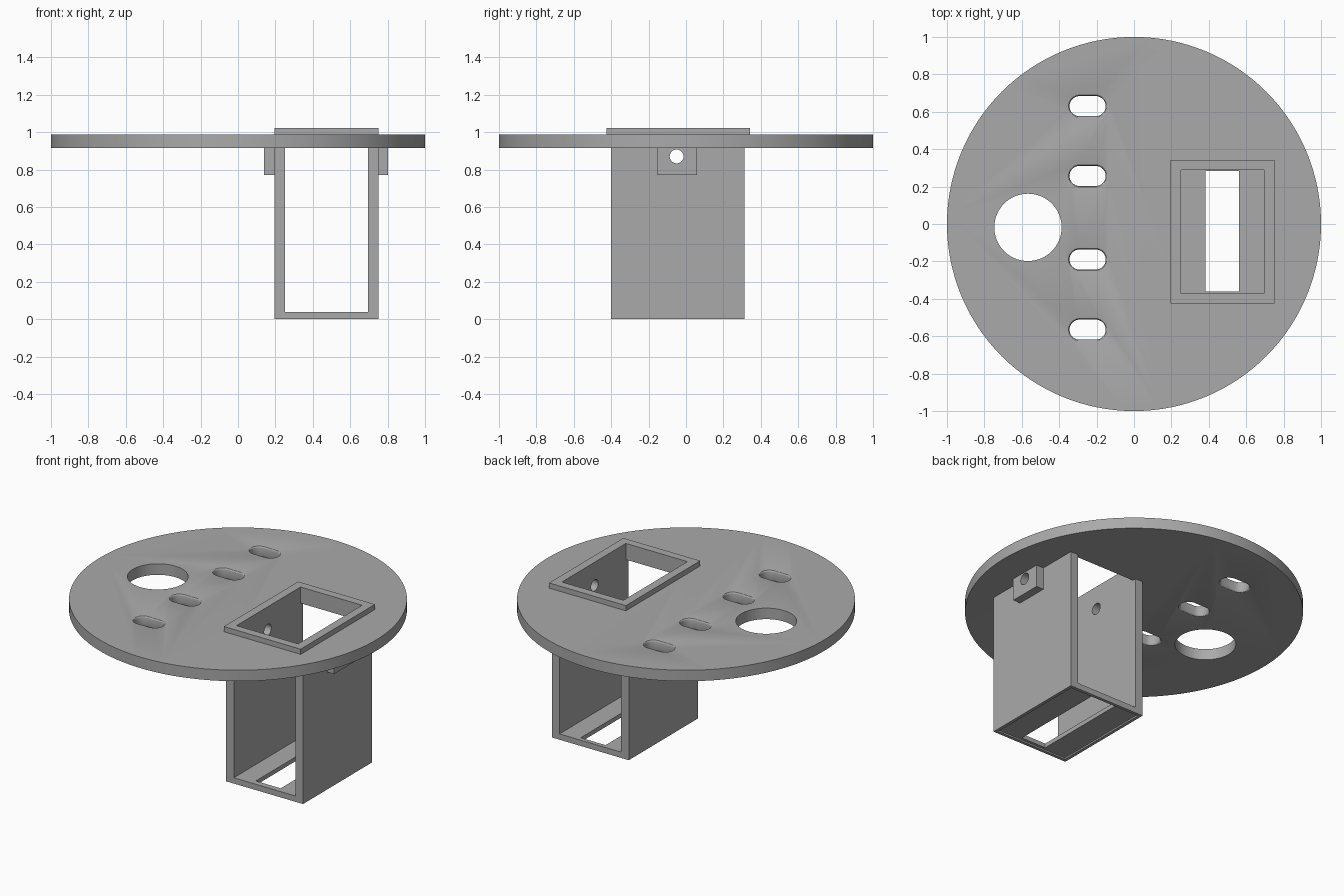
import bpy, bmesh, math

if "Cube" in bpy.data.objects:
    bpy.data.objects.remove(bpy.data.objects["Cube"])

grey = bpy.data.materials.new("plain grey")
grey.diffuse_color = (0.4, 0.4, 0.4, 1)
grey.use_nodes = True
grey.node_tree.nodes["Principled BSDF"].inputs["Base Color"].default_value = grey.diffuse_color


def make(name, bm):
    bmesh.ops.recalc_face_normals(bm, faces=bm.faces)
    me = bpy.data.meshes.new(name)
    bm.to_mesh(me)
    bm.free()
    me.materials.append(grey)
    ob = bpy.data.objects.new(name, me)
    bpy.context.collection.objects.link(ob)
    return ob


def loft(name, rings):
    """Closed solid through rings of equal point count."""
    bm = bmesh.new()
    rows = [[bm.verts.new(p) for p in r] for r in rings]
    n = len(rows[0])
    for a, b in zip(rows, rows[1:]):
        for i in range(n):
            j = (i + 1) % n
            bm.faces.new((a[i], a[j], b[j], b[i]))
    bm.faces.new(rows[0])
    bm.faces.new(rows[-1])
    return make(name, bm)


def box(name, x0, x1, y0, y1, z0, z1):
    pts = [(x0, y0), (x1, y0), (x1, y1), (x0, y1)]
    return loft(name, [[(x, y, z) for x, y in pts] for z in (z0, z1)])


def disc(name, x, y, r, z0, z1, n):
    ts = [2 * math.pi * i / n for i in range(n)]
    return loft(name, [[(x + r * math.cos(t), y + r * math.sin(t), z) for t in ts]
                       for z in (z0, z1)])


def cut(ob, cutters):
    bpy.context.view_layer.objects.active = ob
    for c in cutters:
        m = ob.modifiers.new("cut", 'BOOLEAN')
        m.operation, m.solver, m.object = 'DIFFERENCE', 'EXACT', c
        bpy.ops.object.modifier_apply(modifier=m.name)


def discard(cutters):
    for c in cutters:
        bpy.data.objects.remove(c)


def smooth(ob):
    bpy.ops.object.select_all(action='DESELECT')
    ob.select_set(True)
    bpy.context.view_layer.objects.active = ob
    bpy.ops.object.shade_smooth_by_angle(angle=math.radians(30))


Z0, Z1, ZTOP = 0.915, 0.987, 1.021      # plate underside, plate top, collar top
X0, X1, XI0, XI1 = 0.195, 0.75, 0.25, 0.695


# Slot with rounded lips on both faces of the plate
def slot(y):
    def ring(z, grow):
        pts = []
        for i in range(24):
            t = 2 * math.pi * (i + 0.5) / 24
            side = 1 if math.cos(t) > 0 else -1
            r = 0.054 + grow
            pts.append((-0.248 + side * 0.043 + r * math.cos(t), y + r * math.sin(t), z))
        return pts
    f = 0.012
    lip = [(f * (1 - math.sin(a)), f * (1 - math.cos(a)))
           for a in (math.pi / 2, math.pi / 3, math.pi / 6, 0)]
    up = [ring(Z1 - f + d, g) for d, g in lip]
    down = [ring(Z0 + f - d, g) for d, g in lip]
    # lips: distance from throat grows while the opening widens
    up = [ring(Z1 - f + f * math.sin(a), f * (1 - math.cos(a)))
          for a in (0, math.pi / 6, math.pi / 3, math.pi / 2)]
    down = [ring(Z0 + f - f * math.sin(a), f * (1 - math.cos(a)))
            for a in (math.pi / 2, math.pi / 3, math.pi / 6, 0)]
    return loft("slot_cutter", [ring(Z0 - 0.05, f)] + down + up + [ring(Z1 + 0.05, f)])


# Round plate with large hole, slots and rectangular opening
plate = disc("round_plate", 0, 0, 1, Z0, Z1, 128)
opening = box("opening_cutter", XI0, XI1, -0.372, 0.288, 0.8, 1.2)
cutters = [disc("hole_cutter", -0.567, -0.018, 0.18, 0.8, 1.2, 64), opening]
cutters += [slot(y) for y in (0.63, 0.257, -0.19, -0.565)]
cut(plate, cutters)

# Raised collar around the opening
collar = box("collar", X0, X1, -0.425, 0.342, Z1, ZTOP)
cut(collar, [opening])
discard(cutters)

# Hanging U-shaped bracket, open at front and back
profile = [(X0, Z0), (X0, 0), (X1, 0), (X1, Z0), (XI1, Z0), (XI1, 0.038), (XI0, 0.038), (XI0, Z0)]
bracket = loft("bracket", [[(x, y, z) for x, z in profile] for y in (-0.40, 0.312)])

# Side lugs
lugs = [box("left_lug", 0.14, X0, -0.155, 0.06, 0.77, Z0),
        box("right_lug", X1, 0.803, -0.155, 0.06, 0.77, Z0)]

# Screw hole through lugs and bracket, floor slot, shallow recess under the floor
n = 32
screw = loft("screw_cutter", [[(x, -0.05 + 0.037 * math.cos(2 * math.pi * i / n),
                                0.87 + 0.037 * math.sin(2 * math.pi * i / n)) for i in range(n)]
                              for x in (0.05, 0.95)])
floor_slot = box("floor_slot_cutter", 0.382, 0.562, -0.362, 0.284, -0.1, 0.1)
recess = box("recess_cutter", X0 + 0.02, X1 - 0.02, -0.38, 0.292, -0.1, 0.01)
cut(bracket, [screw, floor_slot, recess])
for lug in lugs:
    cut(lug, [screw])
discard([screw, floor_slot, recess])

for ob in [plate, collar, bracket] + lugs:
    smooth(ob)
